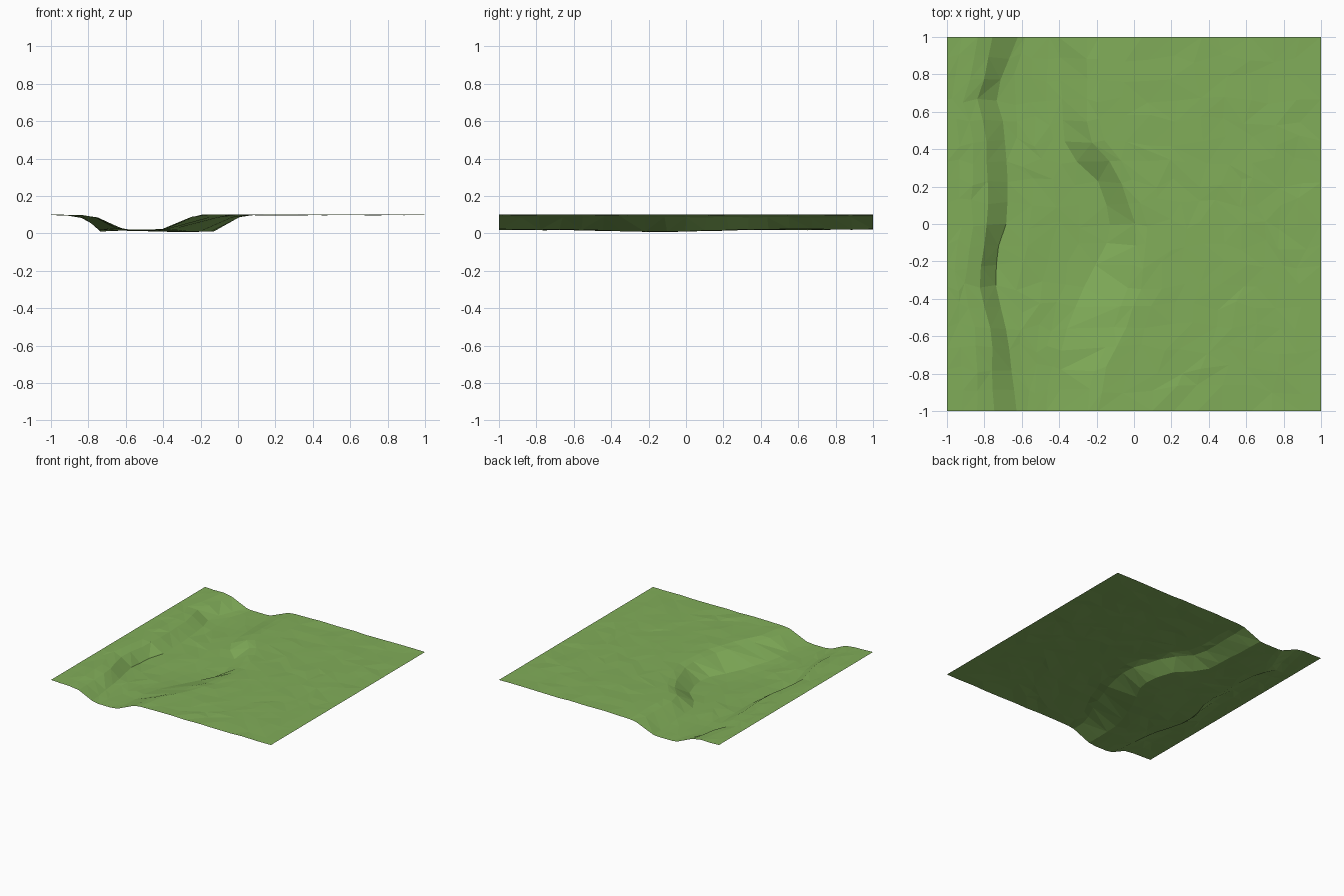
import bpy, bmesh, random

random.seed(4)
cube = bpy.data.objects.get("Cube")
if cube:
    bpy.data.objects.remove(cube, do_unlink=True)

ROWS = 18
FLOOR_STEPS = 4
PLAIN_STEPS = 9

# Bank lines as (y, x) points
LEFT_TOP = [(-1, -.75), (-.6, -.76), (-.3, -.83), (-.1, -.8), (.05, -.78),
            (.5, -.79), (.7, -.85), (.8, -.79), (1, -.76)]
LEFT_TOE = [(-1, -.63), (-.6, -.67), (-.3, -.75), (-.1, -.72), (.05, -.67),
            (.5, -.69), (.7, -.74), (.8, -.71), (1, -.62)]
RIGHT_TOE = [(-1, -.4), (-.6, -.38), (-.4, -.3), (-.12, -.15), (.03, -.13),
             (.2, -.17), (.4, -.37), (1, -.4)]
RIGHT_TOP = [(-1, -.25), (-.8, -.22), (-.6, -.12), (-.3, -.02), (-.12, .01),
             (.03, 0), (.2, -.06), (.35, -.14), (.47, -.25), (1, -.25)]
FLOOR = [(-1, .02), (-.5, .017), (-.25, .004), (.1, .011), (.3, .02), (1, .02)]


def along(points, y):
    """Linear interpolation through a list of (y, value) points."""
    for (y0, a), (y1, b) in zip(points, points[1:]):
        if y <= y1:
            return a + (b - a) * (y - y0) / (y1 - y0)
    return points[-1][1]


def cross_section(y):
    """One row of ground across the valley as (x, z, sideways play)."""
    lt, le = along(LEFT_TOP, y), along(LEFT_TOE, y)
    re, rt = along(RIGHT_TOE, y), along(RIGHT_TOP, y)
    floor = along(FLOOR, y)
    row = [(-1, .1, 0), ((lt - 1.08) / 2, .099, .015), (lt - .08, .097, .01),
           (lt, .085, .004), (le, floor + .008, .004)]
    for i in range(1, FLOOR_STEPS):
        t = i / FLOOR_STEPS
        row.append((le + (re - le) * t, .02 + (floor - .02) * t, .02))
    row += [(re, floor + .003, .005), (rt, .088, .005), (rt + .06, .099, .01)]
    start = rt + .06
    for i in range(1, PLAIN_STEPS + 1):
        row.append((start + (1 - start) * i / PLAIN_STEPS, .1,
                    .03 if i < PLAIN_STEPS else 0))
    return row


# Valley ground as a sheet of irregular triangles
bm = bmesh.new()
grid = []
for r in range(ROWS + 1):
    y = -1 + 2 * r / ROWS
    line = []
    for x, z, play in cross_section(y):
        dy = random.uniform(-1, 1) * min(play * 2, .03) if 0 < r < ROWS else 0
        dz = random.uniform(-.003, .002) if play else 0
        line.append(bm.verts.new((x + random.uniform(-play, play), y + dy,
                                  max(0, z + dz))))
    grid.append(line)

for low, high in zip(grid, grid[1:]):
    for i in range(len(low) - 1):
        a, b, c, d = low[i], low[i + 1], high[i + 1], high[i]
        if random.random() < .5:
            bm.faces.new((a, b, c))
            bm.faces.new((a, c, d))
        else:
            bm.faces.new((a, b, d))
            bm.faces.new((b, c, d))

mesh = bpy.data.meshes.new("valley_ground")
bm.to_mesh(mesh)
bm.free()
ground = bpy.data.objects.new("valley_ground", mesh)
bpy.context.collection.objects.link(ground)

# Grass colour
grass = bpy.data.materials.new("grass_green")
grass.use_nodes = True
colour = (.22, .42, .10, 1)
grass.diffuse_color = colour
grass.node_tree.nodes["Principled BSDF"].inputs["Base Color"].default_value = colour
mesh.materials.append(grass)
